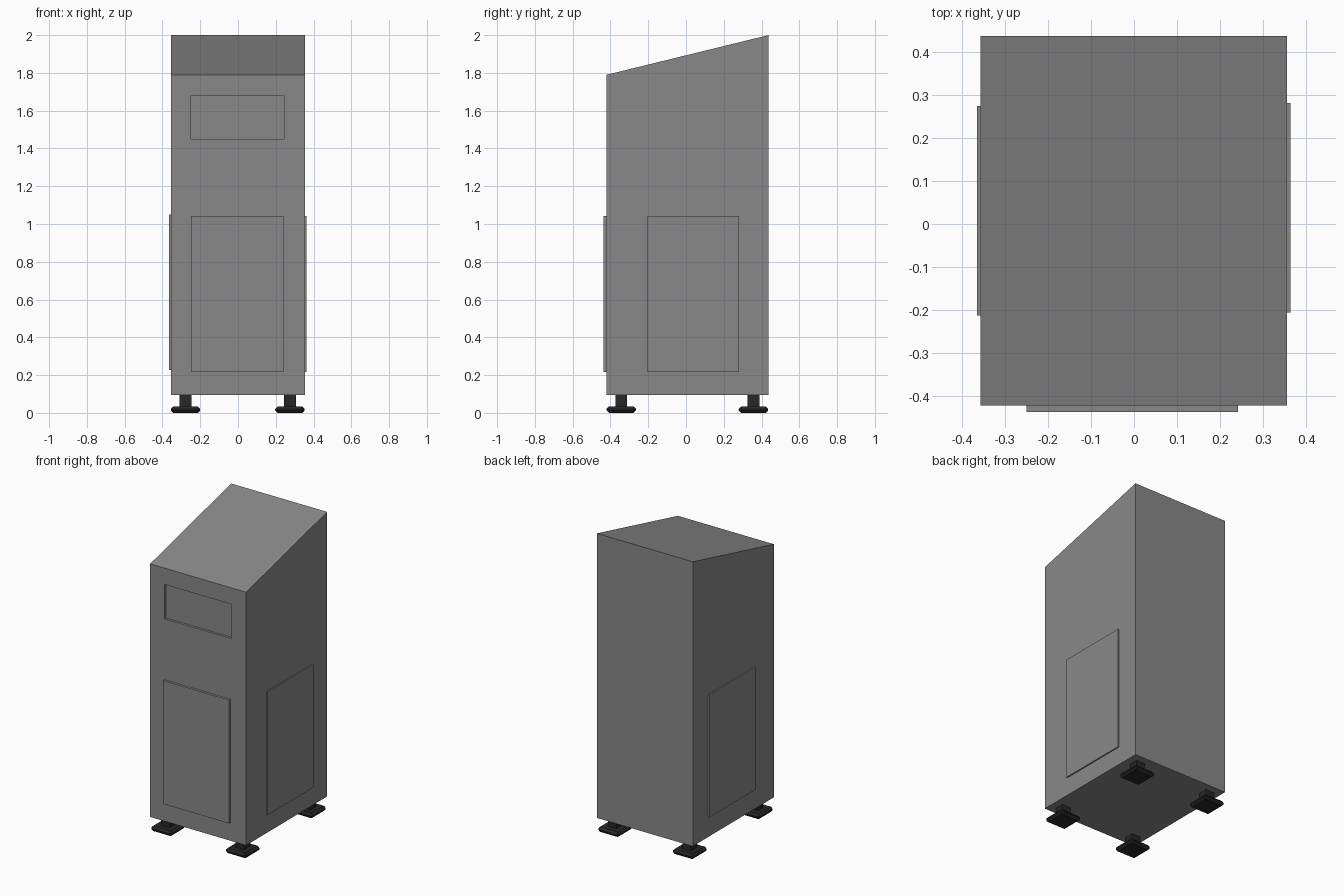
import bpy, bmesh

if "Cube" in bpy.data.objects:
    bpy.data.objects.remove(bpy.data.objects["Cube"])


def material(name, grey):
    m = bpy.data.materials.new(name)
    m.diffuse_color = (grey, grey, grey, 1)
    m.use_nodes = True
    m.node_tree.nodes["Principled BSDF"].inputs["Base Color"].default_value = m.diffuse_color
    return m


shell = material("dark_grey", 0.25)
rubber = material("black", 0.02)


def add_object(name, bm, mat):
    bmesh.ops.recalc_face_normals(bm, faces=bm.faces[:])
    mesh = bpy.data.meshes.new(name)
    bm.to_mesh(mesh)
    bm.free()
    mesh.materials.append(mat)
    ob = bpy.data.objects.new(name, mesh)
    bpy.context.collection.objects.link(ob)
    return ob


def box(name, x, y, z, mat, chamfer=0):
    """Box from (min, max) ranges, with optional chamfered edges."""
    bm = bmesh.new()
    bmesh.ops.create_cube(bm, size=1)
    for v in bm.verts:
        v.co = [r[0] if c < 0 else r[1] for c, r in zip(v.co, (x, y, z))]
    if chamfer:
        bmesh.ops.bevel(bm, geom=bm.edges[:], offset=chamfer, segments=1,
                        affect='EDGES', profile=0.5)
    return add_object(name, bm, mat)


# Cabinet body: side profile with a sloping top, extruded across x
X0, X1, Y0, Y1 = -0.356, 0.355, -0.421, 0.437
bm = bmesh.new()
profile = [(Y0, 0.095), (Y1, 0.095), (Y1, 2.0), (Y0, 1.79)]
face = bm.faces.new([bm.verts.new((X0, y, z)) for y, z in profile])
new = bmesh.ops.extrude_face_region(bm, geom=[face])["geom"]
bmesh.ops.translate(bm, vec=(X1 - X0, 0, 0),
                    verts=[g for g in new if isinstance(g, bmesh.types.BMVert)])
body = add_object("cabinet_body", bm, shell)

# Shallow recess near the top of the front
cutter = box("recess_cutter", (-0.25, 0.243), (Y0 - 0.1, Y0 + 0.016), (1.45, 1.68), shell)
cutter.hide_render = True
mod = body.modifiers.new("recess", 'BOOLEAN')
mod.operation = 'DIFFERENCE'
mod.solver = 'EXACT'
mod.object = cutter
bpy.context.view_layer.objects.active = body
bpy.ops.object.modifier_apply(modifier=mod.name)
bpy.data.objects.remove(cutter)

# Raised access panels on the front and both sides
box("front_panel", (-0.25, 0.241), (-0.437, Y0 + 0.01), (0.217, 1.043), shell)
box("right_panel", (X1 - 0.01, 0.363), (-0.205, 0.281), (0.217, 1.043), shell)
box("left_panel", (-0.365, X0 + 0.01), (-0.212, 0.274), (0.228, 1.05), shell)

# Four levelling feet: square stem on a chamfered pad
for side, cx in (("left", -0.278), ("right", 0.275)):
    for end, cy in (("front", -0.343), ("back", 0.357)):
        box(f"{end}_{side}_foot_stem", (cx - 0.031, cx + 0.031),
            (cy - 0.031, cy + 0.031), (0.02, 0.1), rubber)
        box(f"{end}_{side}_foot_pad", (cx - 0.078, cx + 0.078),
            (cy - 0.078, cy + 0.078), (0, 0.034), rubber, 0.013)
